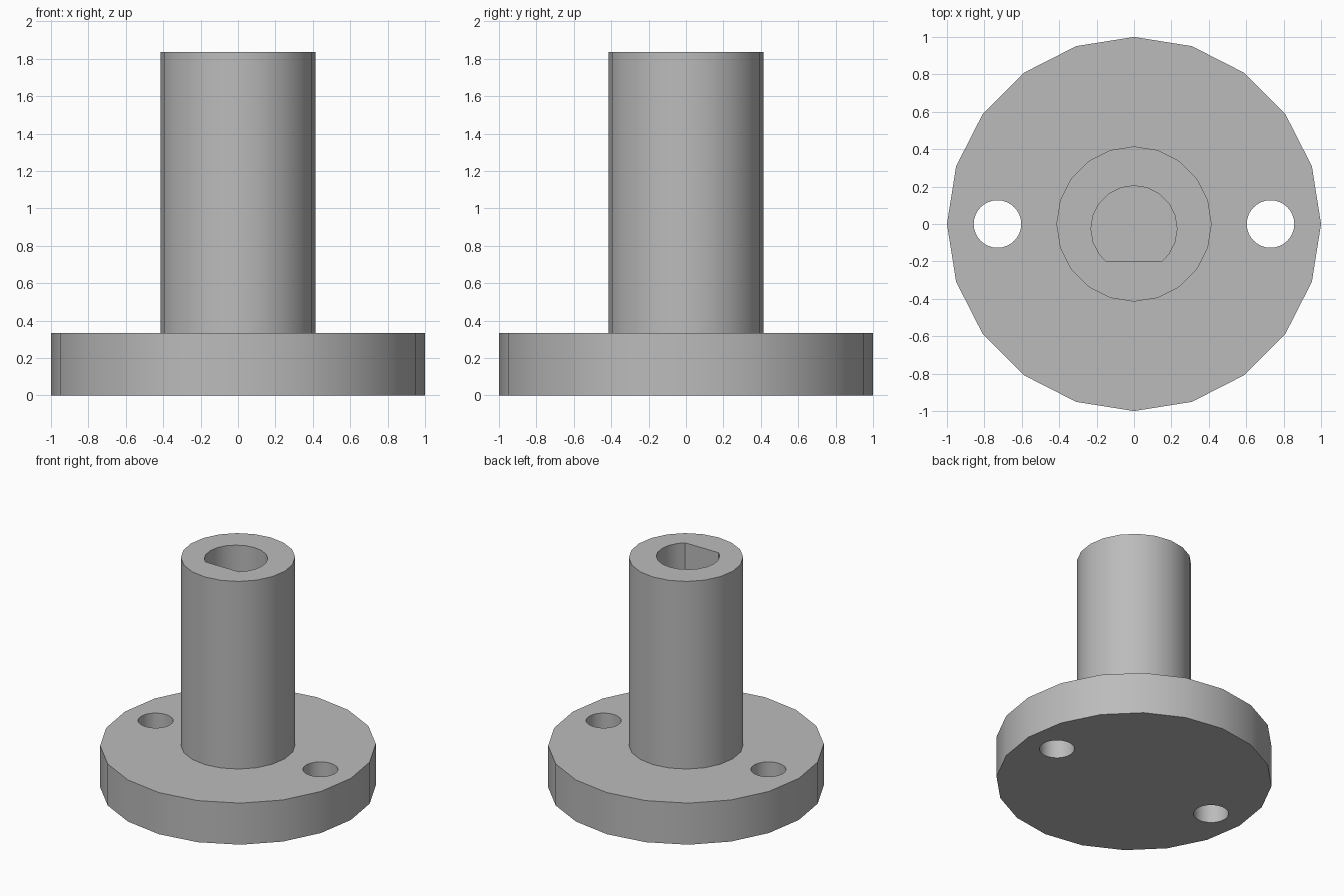
import bpy
import bmesh
from math import cos, sin, pi

if "Cube" in bpy.data.objects:
    bpy.data.objects.remove(bpy.data.objects["Cube"], do_unlink=True)

SIDES = 20
FLANGE_TOP, SHAFT_TOP = 0.333, 1.835

metal = bpy.data.materials.new("grey_metal")
metal.use_nodes = True
grey = (0.5, 0.5, 0.5, 1)
metal.diffuse_color = grey
metal.node_tree.nodes["Principled BSDF"].inputs["Base Color"].default_value = grey


def circle(radius, x=0, y=0, sides=SIDES):
    return [(x + radius * cos(2 * pi * i / sides), y + radius * sin(2 * pi * i / sides))
            for i in range(sides)]


def prism(name, outline, bottom, top):
    """Extrude a flat outline upwards into a solid."""
    bm = bmesh.new()
    face = bm.faces.new([bm.verts.new((x, y, bottom)) for x, y in outline])
    moved = bmesh.ops.extrude_face_region(bm, geom=[face])["geom"]
    verts = [v for v in moved if isinstance(v, bmesh.types.BMVert)]
    bmesh.ops.translate(bm, verts=verts, vec=(0, 0, top - bottom))
    bmesh.ops.recalc_face_normals(bm, faces=bm.faces)
    mesh = bpy.data.meshes.new(name)
    bm.to_mesh(mesh)
    bm.free()
    mesh.materials.append(metal)
    obj = bpy.data.objects.new(name, mesh)
    bpy.context.collection.objects.link(obj)
    return obj


def activate(obj):
    bpy.ops.object.select_all(action="DESELECT")
    obj.select_set(True)
    bpy.context.view_layer.objects.active = obj


def cut(obj, cutter):
    """Subtract the cutter and discard it."""
    mod = obj.modifiers.new("cut", "BOOLEAN")
    mod.operation = "DIFFERENCE"
    mod.solver = "EXACT"
    mod.object = cutter
    activate(obj)
    bpy.ops.object.modifier_apply(modifier=mod.name)
    bpy.data.objects.remove(cutter, do_unlink=True)


# Round flange with two screw holes
flange = prism("flange", circle(1), 0, FLANGE_TOP)
for side in (-1, 1):
    cut(flange, prism("screw_hole", circle(0.127, 0.73 * side, sides=32), -0.1, FLANGE_TOP + 0.1))

# Shaft with a D-shaped bore, flat towards the front
shaft = prism("shaft", circle(0.415), FLANGE_TOP, SHAFT_TOP)
radius, centre, flat = 0.23, -0.025, -0.2
half = (radius ** 2 - (flat - centre) ** 2) ** 0.5
arc = [p for p in circle(radius, y=centre) if p[1] > flat + 0.001]
split = next(i for i, p in enumerate(arc) if p[0] < 0 and p[1] < centre - 0.001)
while split < len(arc) and arc[split][0] < 0:
    split += 1
bore = arc[:split] + [(-half, flat), (half, flat)] + arc[split:]
cut(shaft, prism("bore", bore, FLANGE_TOP - 0.1, SHAFT_TOP + 0.1))

for part in (flange, shaft):
    activate(part)
    bpy.ops.object.shade_smooth_by_angle(angle=pi / 6)
